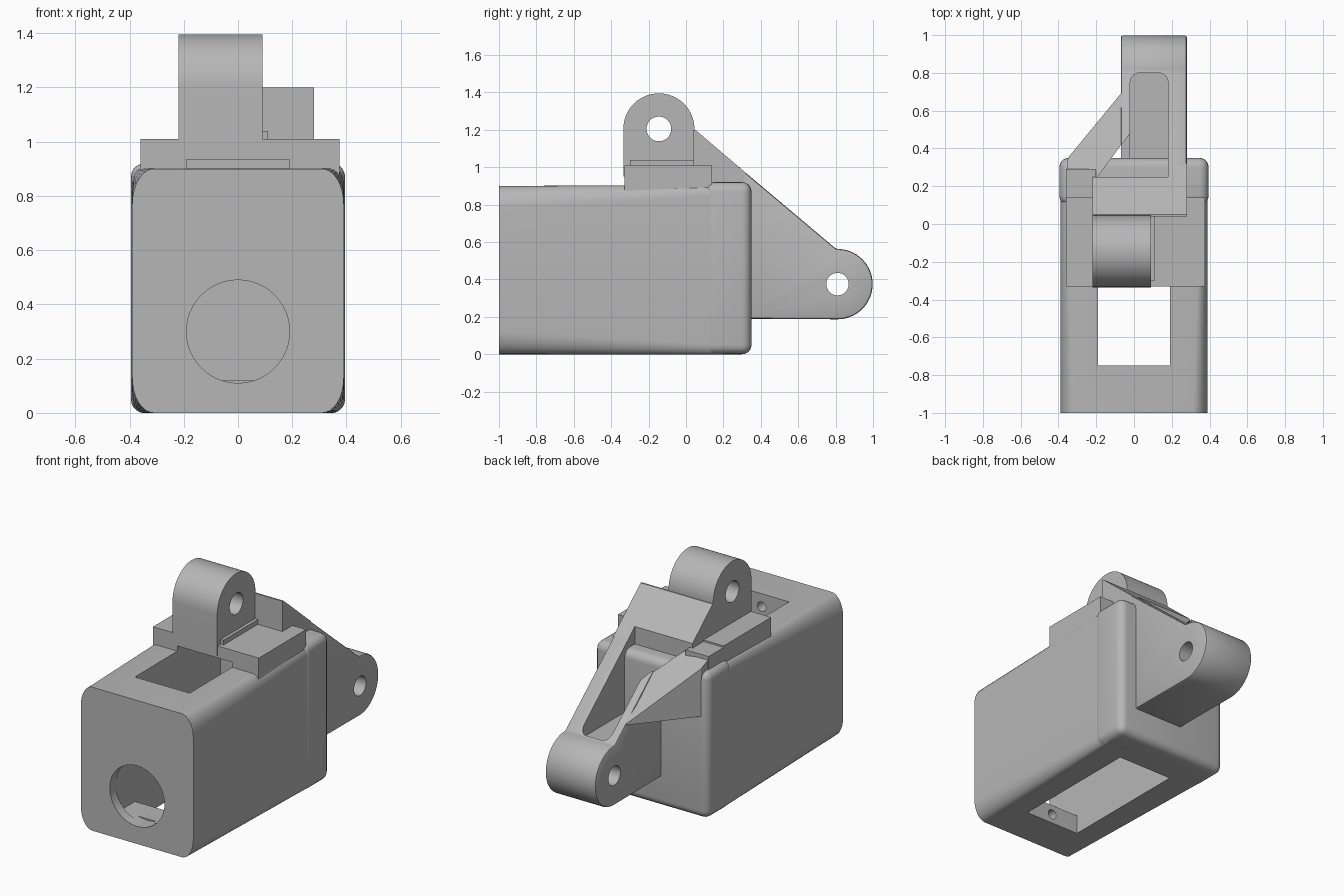
import bpy, bmesh, math

if "Cube" in bpy.data.objects:
    bpy.data.objects.remove(bpy.data.objects["Cube"])

grey = bpy.data.materials.new("plain grey")
grey.use_nodes = True
COLOUR = (0.47, 0.47, 0.47, 1)
grey.diffuse_color = COLOUR
grey.node_tree.nodes["Principled BSDF"].inputs["Base Color"].default_value = COLOUR


def loft(name, ring_a, ring_b):
    """Closed solid between two rings with equal point counts."""
    bm = bmesh.new()
    a = [bm.verts.new(p) for p in ring_a]
    b = [bm.verts.new(p) for p in ring_b]
    bm.faces.new(a)
    bm.faces.new(b)
    for i in range(len(a)):
        j = (i + 1) % len(a)
        bm.faces.new((a[i], a[j], b[j], b[i]))
    bmesh.ops.recalc_face_normals(bm, faces=bm.faces)
    mesh = bpy.data.meshes.new(name)
    bm.to_mesh(mesh)
    bm.free()
    mesh.materials.append(grey)
    obj = bpy.data.objects.new(name, mesh)
    bpy.context.collection.objects.link(obj)
    return obj


def side_prism(name, pts, x0, x1):
    return loft(name, [(x0, y, z) for y, z in pts], [(x1, y, z) for y, z in pts])


def plan_prism(name, pts, z0, top):
    return loft(name, [(x, y, z0) for x, y in pts], [(x, y, top(y)) for x, y in pts])


def box(name, x0, x1, y0, y1, z0, z1):
    return side_prism(name, [(y0, z0), (y1, z0), (y1, z1), (y0, z1)], x0, x1)


def arc(cu, cv, ru, rv, start, end, n):
    angles = [math.radians(start + (end - start) * i / n) for i in range(n + 1)]
    return [(cu + ru * math.cos(t), cv + rv * math.sin(t)) for t in angles]


def round_hole(name, u, v, r, axis, lo, hi):
    pts = arc(u, v, r, r, 0, 352.5, 47)
    if axis == "x":
        return side_prism(name, pts, lo, hi)
    return loft(name, [(x, lo, z) for x, z in pts], [(x, hi, z) for x, z in pts])


def apply(obj, mod):
    bpy.context.view_layer.objects.active = obj
    bpy.ops.object.modifier_apply(modifier=mod.name)


def combine(obj, others, operation="DIFFERENCE", keep=False):
    for other in others:
        mod = obj.modifiers.new("combine", "BOOLEAN")
        mod.operation, mod.solver, mod.object = operation, "EXACT", other
        apply(obj, mod)
        if not keep:
            bpy.data.objects.remove(other)


def bevel(obj, width, segments):
    mod = obj.modifiers.new("round", "BEVEL")
    mod.width, mod.segments, mod.limit_method = width, segments, "ANGLE"
    apply(obj, mod)


def slope(y):
    return 1.2 - 0.853 * (y - 0.05)


# Housing with rounded corners that tighten towards the back
def section(y, hx, top, rx, rz):
    pts = []
    for start, sx, up in ((0, 1, 1), (90, -1, 1), (180, -1, 0), (270, 1, 0)):
        cz = top - rz if up else rz
        pts += arc(sx * (hx - rx), cz, rx, rz, start, start + 90, 8)
    return [(x, y, z) for x, z in pts]


housing = loft("housing", section(-1, 0.39, 0.9, 0.08, 0.13),
               section(0.2, 0.39, 0.905, 0.04, 0.05))
slot = box("slot_cutter", -0.19, 0.19, -0.75, 0.1, -0.1, 0.935)
combine(housing, [slot], keep=True)
combine(housing, [
    box("chamber_cutter", -0.19, 0.19, -0.94, -0.7, 0.12, 0.75),
    round_hole("front_cutter", 0, 0.3, 0.19, "y", -1.1, -0.9),
    round_hole("upper_screw_cutter", 0, 0.82, 0.03, "y", -0.9, -0.7),
    round_hole("lower_screw_cutter", 0, 0.06, 0.03, "y", -0.9, -0.7)])

# Closed back end with soft edges
back_cover = box("back_cover", -0.395, 0.395, 0.1, 0.35, 0, 0.92)
bevel(back_cover, 0.05, 5)

# Raised mounting plate on top
top_plate = box("top_plate", -0.36, 0.375, -0.33, 0.14, 0.86, 1.01)
combine(top_plate, [slot])
side_plate = box("side_plate", -0.36, -0.2, 0.1, 0.29, 0.86, 1.0)

# Upper lug with cross hole
upper_lug = side_prism("upper_lug", [(-0.335, 0.95), (0.045, 0.95)]
                       + arc(-0.145, 1.205, 0.19, 0.19, 0, 180, 32), -0.22, 0.09)
combine(upper_lug, [round_hole("upper_hole_cutter", -0.145, 1.205, 0.066, "x", -1, 1)])

# Sloped shoulder behind the lug
shoulder = side_prism("shoulder", [(0.04, 0.9), (0.25, 0.9), (0.25, slope(0.25)),
                                   (0.05, 1.2), (0.04, 1.2)], -0.22, 0.28)
lug_fillet = side_prism("lug_fillet", [(-0.3, 1.0), (0.05, 1.0), (0.05, 1.04), (-0.3, 1.04)],
                        0.08, 0.11)

# Rear arm ending in a lower lug
rear_arm = side_prism("rear_arm", [(0.3, 0.19)]
                      + arc(0.81, 0.375, 0.188, 0.188, -90, 92, 32)
                      + [(0.3, slope(0.3))], -0.07, 0.28)
bevel(rear_arm, 0.012, 2)
pocket = [(-0.02, 0.2), (0.18, 0.2)] + arc(0.13, 0.75, 0.05, 0.05, 0, 90, 6) \
    + arc(0.03, 0.75, 0.05, 0.05, 90, 180, 6)
combine(rear_arm, [
    round_hole("rear_hole_cutter", 0.81, 0.375, 0.06, "x", -1, 1),
    plan_prism("pocket_cutter", pocket, 0.53, lambda y: 2),
    plan_prism("corner_cutter", [(-0.2, 0.24), (0.1, 0.24), (0.1, 0.48), (-0.02, 0.48)],
               0.68, lambda y: 2)])

# Side cheek joining the arm to the shoulder
arm_cheek = side_prism("arm_cheek", [(0.22, 0.9), (0.32, 0.85), (0.32, slope(0.32)),
                                     (0.22, slope(0.22))], 0.18, 0.28)

# Diagonal gusset spreading to the side of the housing
gusset = plan_prism("diagonal_gusset", [(-0.36, 0.25), (-0.35, 0.35), (-0.07, 0.69),
                                        (-0.03, 0.69), (-0.03, 0.47), (-0.2, 0.24)],
                    0.645, lambda y: min(1.0, slope(y)) if y < 0.3 else slope(y))

# Shade smoothly while keeping crisp edges
bpy.ops.object.select_all(action="DESELECT")
for obj in (housing, back_cover, top_plate, side_plate, upper_lug, shoulder,
            lug_fillet, rear_arm, arm_cheek, gusset):
    obj.select_set(True)
    bpy.context.view_layer.objects.active = obj
bpy.ops.object.shade_smooth_by_angle(angle=math.radians(30))
